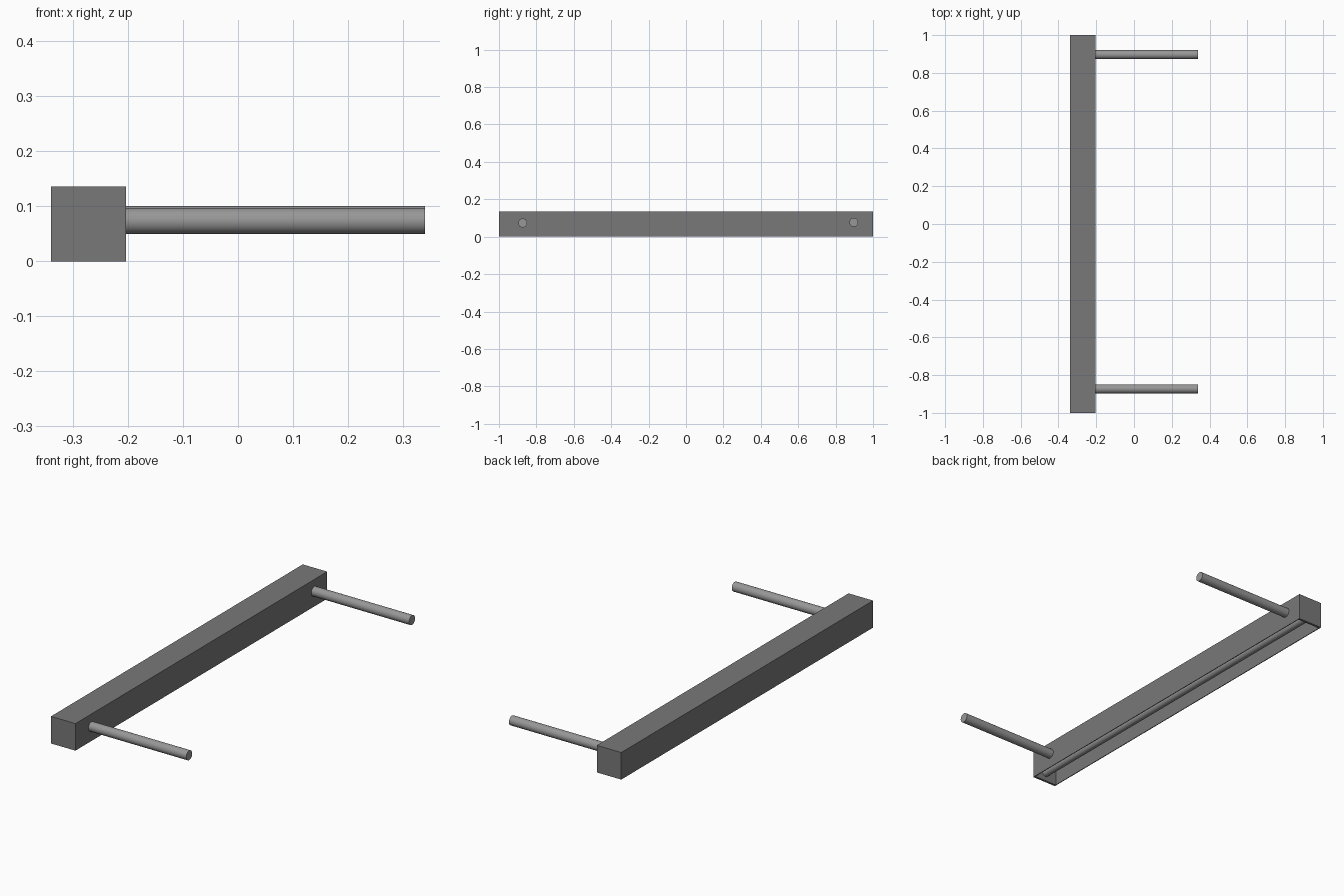
import bpy, bmesh
from math import pi

if "Cube" in bpy.data.objects:
    bpy.data.objects.remove(bpy.data.objects["Cube"])

X0, X1, H, T = -0.34, -0.204, 0.136, 0.004   # housing extents and wall thickness
CAP = 0.012                                  # end cap thickness
XC = (X0 + X1) / 2


def material(name, v):
    m = bpy.data.materials.new(name)
    m.diffuse_color = (v, v, v, 1)
    m.use_nodes = True
    m.node_tree.nodes["Principled BSDF"].inputs["Base Color"].default_value = m.diffuse_color
    return m


dark = material("dark_grey", 0.19)
mid = material("mid_grey", 0.31)


def box(name, loc, size):
    bpy.ops.mesh.primitive_cube_add(size=1, location=loc)
    ob = bpy.context.object
    ob.name = name
    ob.scale = size
    bpy.ops.object.transform_apply(location=False, rotation=False, scale=True)
    ob.data.materials.append(dark)
    return ob


def rod(name, loc, rot, radius, length):
    bpy.ops.mesh.primitive_cylinder_add(vertices=32, radius=radius, depth=length,
                                        location=loc, rotation=rot)
    ob = bpy.context.object
    ob.name = name
    ob.data.materials.append(mid)
    bpy.ops.object.shade_smooth_by_angle()


# Long channel housing, open underneath and at the ends
housing = box("housing", (XC, 0, H / 2), (X1 - X0, 2 - 2 * CAP, H))
bm = bmesh.new()
bm.from_mesh(housing.data)
opened = [f for f in bm.faces if f.normal.z < -0.9 or abs(f.normal.y) > 0.9]
bmesh.ops.delete(bm, geom=opened, context='FACES')
bm.to_mesh(housing.data)
bm.free()
walls = housing.modifiers.new("walls", 'SOLIDIFY')
walls.thickness = T
walls.offset = -1
walls.use_even_offset = True

# End caps closing the channel
for name, side in (("front_cap", -1), ("back_cap", 1)):
    box(name, (XC, side * (1 - CAP / 2), H / 2), (X1 - X0, CAP, H))

# Tube inside the housing, running between the end caps
rod("tube", (XC, 0, 0.043), (pi / 2, 0, 0), 0.02, 2 - 2 * CAP)

# Two wall arms
for name, y, z in (("front_arm", -0.873, 0.0735), ("back_arm", 0.897, 0.077)):
    start = X1 - T / 2
    rod(name, ((start + 0.34) / 2, y, z), (0, pi / 2, 0), 0.0238, 0.34 - start)
